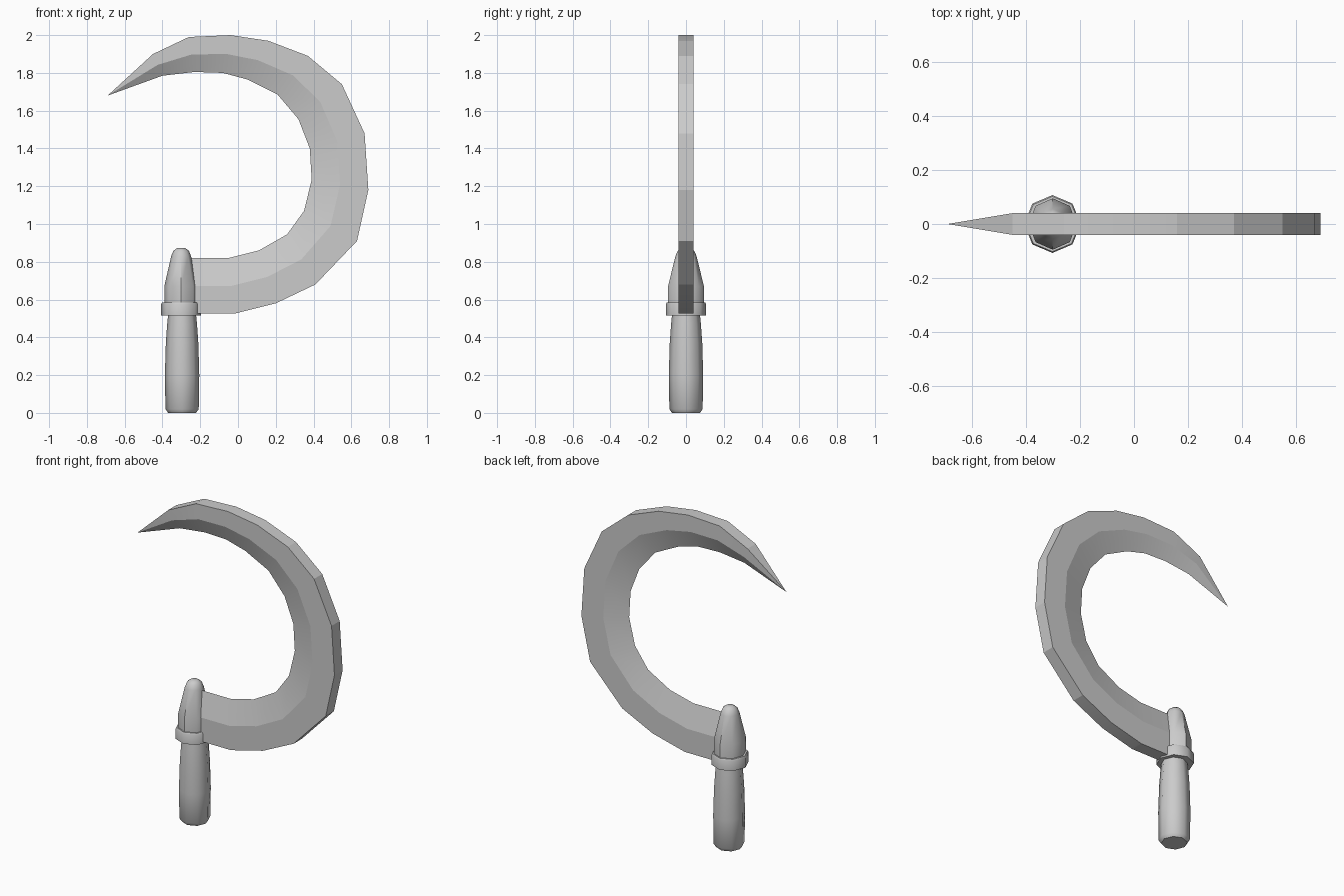
import bpy, bmesh
from math import cos, sin, pi, radians

if "Cube" in bpy.data.objects:
    bpy.data.objects.remove(bpy.data.objects["Cube"])

grey = bpy.data.materials.new("plain grey")
grey.use_nodes = True
colour = (0.6, 0.6, 0.6, 1)
grey.diffuse_color = colour
grey.node_tree.nodes["Principled BSDF"].inputs["Base Color"].default_value = colour


def finish(name, bm, angle):
    """Turn a bmesh into a shaded object."""
    bmesh.ops.recalc_face_normals(bm, faces=bm.faces)
    mesh = bpy.data.meshes.new(name)
    bm.to_mesh(mesh)
    bm.free()
    mesh.materials.append(grey)
    obj = bpy.data.objects.new(name, mesh)
    bpy.context.collection.objects.link(obj)
    bpy.ops.object.select_all(action='DESELECT')
    bpy.context.view_layer.objects.active = obj
    obj.select_set(True)
    bpy.ops.object.shade_smooth_by_angle(angle=radians(angle))
    return obj


def bridge(bm, a, b):
    for i in range(len(a)):
        j = (i + 1) % len(a)
        bm.faces.new((a[i], a[j], b[j], b[i]))


def turned(name, profile, x, squash=1.0, sides=8):
    """Eight-sided turned part from (radius, height) pairs."""
    bm = bmesh.new()
    rings = [[bm.verts.new((x + r * squash * cos(2 * pi * k / sides),
                            r * sin(2 * pi * k / sides), z))
              for k in range(sides)] for r, z in profile]
    for a, b in zip(rings, rings[1:]):
        bridge(bm, a, b)
    bm.faces.new(rings[0])
    bm.faces.new(rings[-1])
    return finish(name, bm, 46)


# Grip, collar and tapered ferrule
turned("grip", [(.074, 0), (.088, .02), (.091, .2), (.086, .37),
                (.079, .47), (.073, .53)], -.296)
turned("collar", [(.107, .515), (.107, .575), (.102, .585)], -.302, .98)
turned("ferrule", [(.095, .57), (.095, .67), (.056, .83), (.044, .858),
                   (.022, .873)], -.301, .94)

# Blade: outer and inner edge of each station, from the ferrule to the tip
outer = [(-.28, .525), (-.02, .525), (.2, .58), (.41, .68), (.63, .91),
         (.69, 1.18), (.67, 1.48), (.55, 1.74), (.37, 1.89), (.16, 1.97),
         (-.04, 2), (-.26, 1.99), (-.45, 1.9)]
inner = [(-.28, .82), (-.05, .82), (.11, .86), (.26, .945), (.35, 1.07),
         (.39, 1.235), (.38, 1.4), (.32, 1.555), (.21, 1.685), (.05, 1.765),
         (-.08, 1.8), (-.23, 1.805), (-.4, 1.785)]
half = .04
bm = bmesh.new()
stations = []
for (ox, oz), (ix, iz) in zip(outer, inner):
    mx, mz = (ox + ix) / 2, (oz + iz) / 2
    section = [(ox, -half, oz), (mx, -half, mz), (ix, 0, iz),
               (mx, half, mz), (ox, half, oz)]
    stations.append([bm.verts.new(p) for p in section])
for a, b in zip(stations, stations[1:]):
    bridge(bm, a, b)
bm.faces.new(stations[0])
tip = bm.verts.new((-.69, 0, 1.68))
last = stations[-1]
for i, v in enumerate(last):
    bm.faces.new((v, last[(i + 1) % len(last)], tip))
finish("blade", bm, 12)
